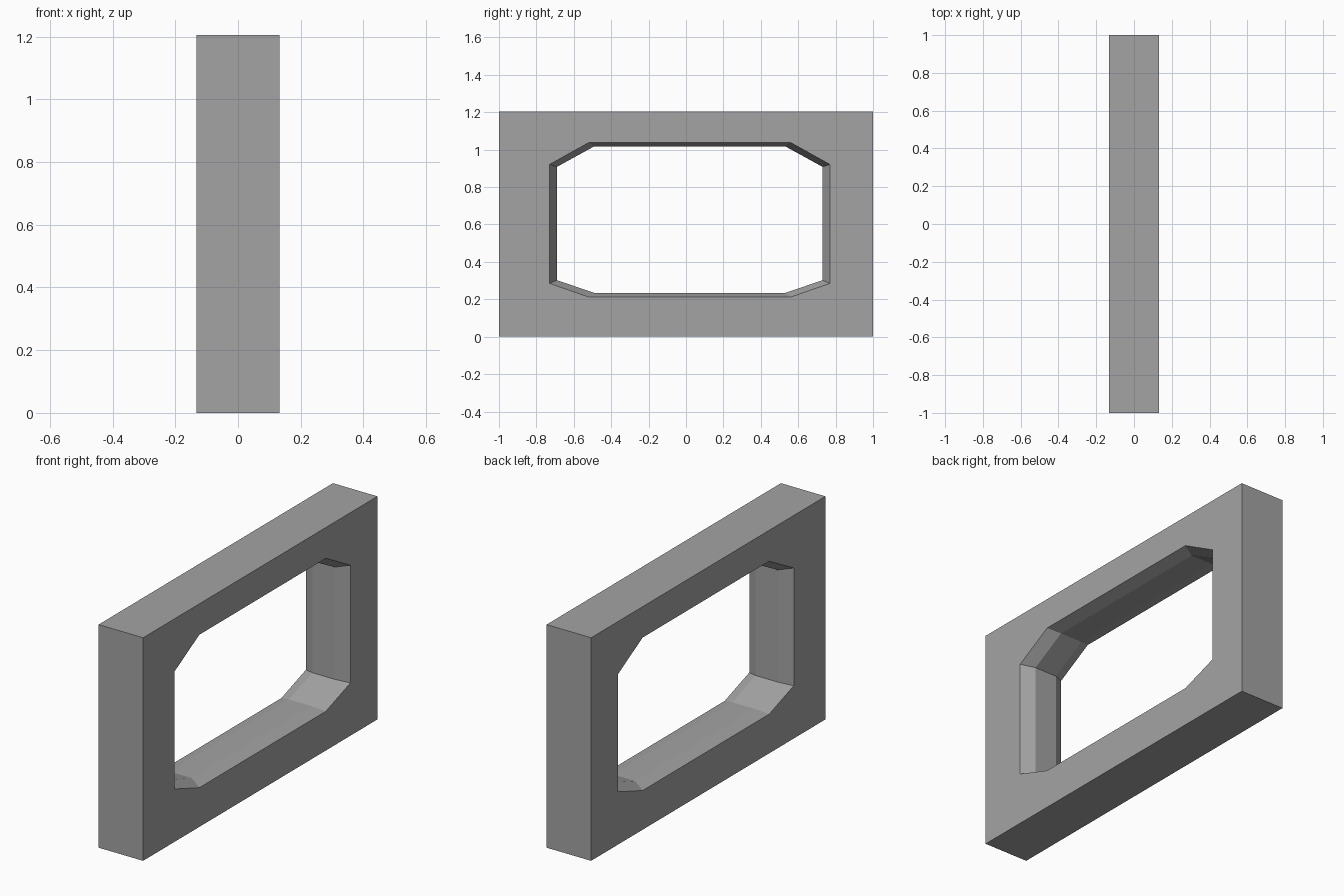
import bpy, bmesh

if "Cube" in bpy.data.objects:
    bpy.data.objects.remove(bpy.data.objects["Cube"])

HALF_X, HALF_Y, TOP = 0.133, 1.0, 1.205
MID = HALF_X / 2

# wall outline corners: lower left, lower right, upper right, upper left
CORNERS = [(-HALF_Y, 0), (HALF_Y, 0), (HALF_Y, TOP), (-HALF_Y, TOP)]


def opening(y0, y1, z0, z1, cut, low, high):
    """Rectangle with cut corners, two points per wall corner."""
    return [(y0, z0 + low), (y0 + cut, z0), (y1 - cut, z0), (y1, z0 + low),
            (y1, z1 - high), (y1 - cut, z1), (y0 + cut, z1), (y0, z1 - high)]


wide = opening(-0.73, 0.77, 0.212, 1.038, 0.21, 0.073, 0.117)
narrow = opening(-0.69, 0.73, 0.234, 1.018, 0.20, 0.068, 0.110)

bm = bmesh.new()


def ring(points, x):
    return [bm.verts.new((x, y, z)) for y, z in points]


def bridge(a, b):
    n = len(a)
    for i in range(n):
        j = (i + 1) % n
        bm.faces.new((a[i], a[j], b[j], b[i]))


# opening sides, chamfered at both wall faces
rings = [ring(p, x) for p, x in
         [(wide, -HALF_X), (narrow, -MID), (narrow, MID), (wide, HALF_X)]]
for a, b in zip(rings, rings[1:]):
    bridge(a, b)

# outer edges of the wall
back, front = ring(CORNERS, -HALF_X), ring(CORNERS, HALF_X)
bridge(back, front)

# wall faces around the opening
for outer, inner in ((back, rings[0]), (front, rings[-1])):
    for i in range(4):
        j = (i + 1) % 4
        bm.faces.new((outer[i], inner[2 * i], inner[2 * i + 1]))
        bm.faces.new((outer[i], outer[j], inner[2 * j], inner[2 * i + 1]))

bmesh.ops.recalc_face_normals(bm, faces=bm.faces)
mesh = bpy.data.meshes.new("window_wall")
bm.to_mesh(mesh)
bm.free()

grey = bpy.data.materials.new("plain grey")
grey.diffuse_color = (0.37, 0.37, 0.37, 1)
grey.use_nodes = True
grey.node_tree.nodes["Principled BSDF"].inputs["Base Color"].default_value = grey.diffuse_color
mesh.materials.append(grey)
wall = bpy.data.objects.new("window_wall", mesh)
bpy.context.collection.objects.link(wall)
